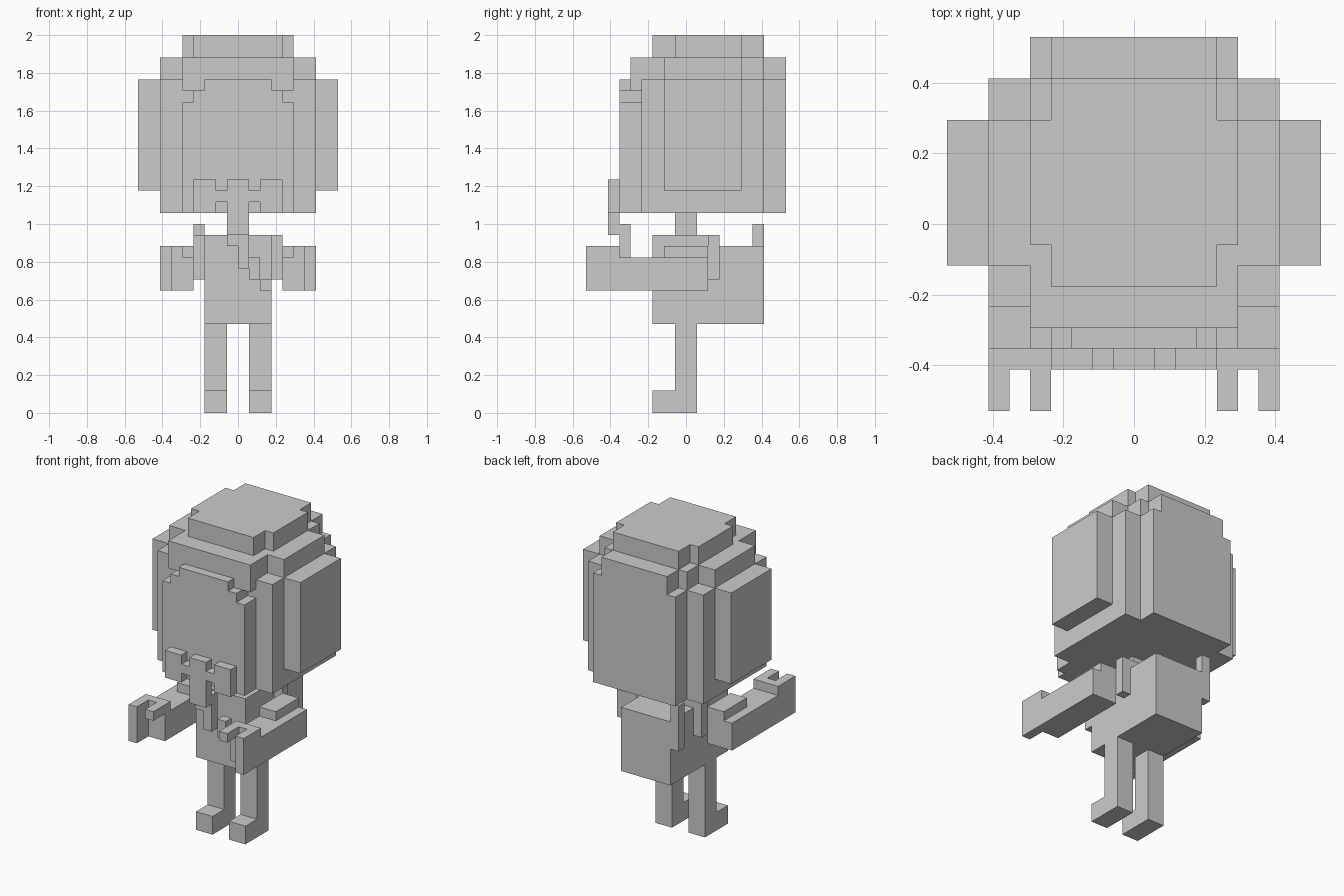
import bpy
import bmesh
import math
from mathutils import Vector

cube = bpy.data.objects.get("Cube")
if cube:
    bpy.data.objects.remove(cube, do_unlink=True)

UNIT = 2 / 34  # size of one block

# One flat colour
grey = bpy.data.materials.new("light grey")
grey.use_nodes = True
grey.diffuse_color = (0.6, 0.6, 0.6, 1)
grey.node_tree.nodes["Principled BSDF"].inputs["Base Color"].default_value = (0.6, 0.6, 0.6, 1)


def part(name, *boxes, flip=False):
    """Merge boxes (x0, x1, y0, y1, z0, z1 in blocks) into one clean outer shell."""
    cells = set()
    for x0, x1, y0, y1, z0, z1 in boxes:
        if flip:
            x0, x1 = -x1, -x0
        cells |= {(x, y, z) for x in range(x0, x1) for y in range(y0, y1) for z in range(z0, z1)}
    bm = bmesh.new()
    for cell in cells:
        for axis in range(3):
            for side in (0, 1):
                near = list(cell)
                near[axis] += 2 * side - 1
                if tuple(near) in cells:
                    continue
                a, b = (axis + 1) % 3, (axis + 2) % 3
                corners = []
                for i, j in ((0, 0), (1, 0), (1, 1), (0, 1)):
                    p = Vector(cell)
                    p[axis] += side
                    p[a] += i
                    p[b] += j
                    corners.append(bm.verts.new(p * UNIT))
                bm.faces.new(corners if side else corners[::-1])
    bmesh.ops.remove_doubles(bm, verts=bm.verts, dist=UNIT / 10)
    bmesh.ops.dissolve_limit(bm, angle_limit=math.radians(1), verts=bm.verts, edges=bm.edges)
    mesh = bpy.data.meshes.new(name)
    bm.to_mesh(mesh)
    bm.free()
    mesh.materials.append(grey)
    obj = bpy.data.objects.new(name, mesh)
    bpy.context.collection.objects.link(obj)


def wide(w, *rest):
    """Box centred on x = 0."""
    return (-w, w, *rest)


# Head: core, side and back slabs, stepped crown
part("head",
     wide(7, -4, 7, 18, 30),
     wide(9, -2, 5, 20, 30),
     wide(5, 7, 9, 18, 30),
     wide(4, 7, 9, 30, 32),
     wide(7, -2, 5, 30, 32),
     wide(5, -5, 7, 29, 32),
     wide(4, -3, 7, 32, 34),
     wide(5, -1, 5, 32, 34))

# Face plate with stepped upper corners
part("face", wide(5, -6, -4, 18, 28), wide(4, -6, -4, 28, 29), wide(3, -6, -4, 29, 30))

# Muzzle and the trailing strand below it
part("muzzle",
     wide(1, -7, -6, 16, 21),
     wide(2, -7, -6, 19, 20),
     (-4, -2, -7, -6, 18, 21),
     (2, 4, -7, -6, 18, 21))
part("strand",
     (-1, 1, -6, -5, 15, 17),
     (0, 1, -6, -5, 13, 15),
     (1, 2, -5, -4, 12, 14),
     (2, 3, -4, -3, 11, 12))

# Neck and torso
part("neck", wide(1, -1, 1, 16, 18))
part("torso", wide(3, -3, 3, 8, 16), wide(3, 3, 7, 8, 15))
part("back_peg", (-4, -3, 6, 7, 12, 17))

# Limbs, mirrored
for side, flip in (("left", False), ("right", True)):
    part(side + "_shoulder", (3, 4, 2, 3, 12, 16), flip=flip)
    part(side + "_arm",
         (4, 7, -7, 2, 11, 14),
         (4, 6, -2, 2, 14, 15),
         (4, 7, -7, -6, 14, 15),
         (6, 7, -9, -7, 11, 15),
         (4, 5, -9, -7, 14, 15), flip=flip)
    part(side + "_leg", (1, 3, -1, 1, 0, 8), (1, 3, -3, -1, 0, 2), flip=flip)
